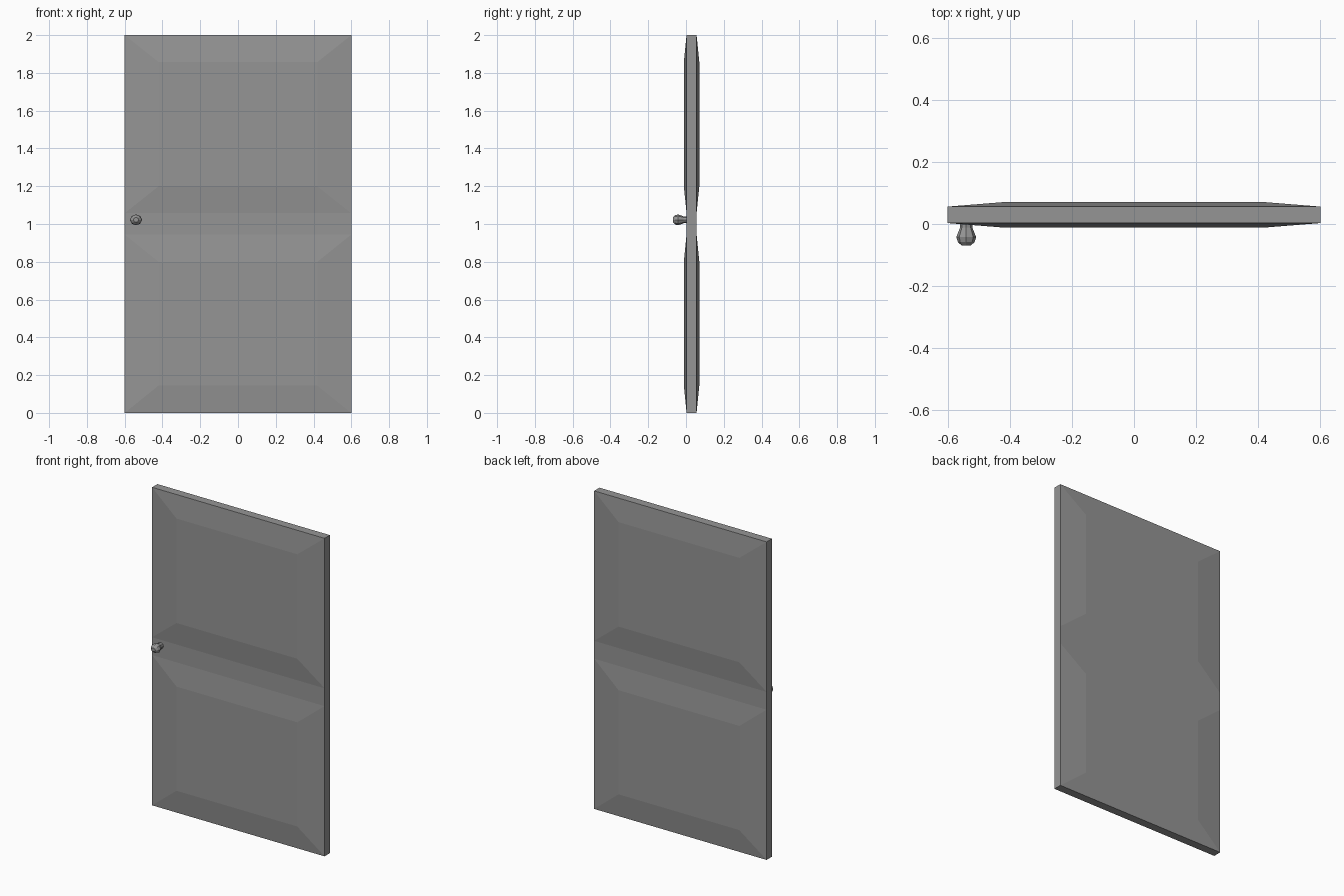
import bpy, bmesh, math
from mathutils import Matrix

cube = bpy.data.objects.get("Cube")
if cube:
    bpy.data.objects.remove(cube, do_unlink=True)


def make_material(name, color):
    mat = bpy.data.materials.new(name)
    mat.use_nodes = True
    mat.diffuse_color = color
    mat.node_tree.nodes["Principled BSDF"].inputs["Base Color"].default_value = color
    return mat


grey = make_material("grey", (0.3, 0.3, 0.3, 1))


def add_object(name, bm):
    bmesh.ops.recalc_face_normals(bm, faces=bm.faces)
    mesh = bpy.data.meshes.new(name)
    bm.to_mesh(mesh)
    bm.free()
    mesh.materials.append(grey)
    obj = bpy.data.objects.new(name, mesh)
    bpy.context.collection.objects.link(obj)
    return obj


HALF_W, FRONT, BACK = 0.6, 0.003, 0.056
RAISE = 0.0145


def rect(bm, half_w, z0, z1, y):
    corners = ((-half_w, z0), (half_w, z0), (half_w, z1), (-half_w, z1))
    return [bm.verts.new((x, y, z)) for x, z in corners]


# Door slab: edge faces and the flat middle rail, with raised panels on both sides
bm = bmesh.new()
panels = ((0, 0.145, 0.80, 0.945), (1.057, 1.20, 1.857, 2.0))
for y, out in ((FRONT, -RAISE), (BACK, RAISE)):
    for z0, inner0, inner1, z1 in panels:
        outer = rect(bm, HALF_W, z0, z1, y)
        inner = rect(bm, 0.42, inner0, inner1, y + out)
        for i in range(4):
            j = (i + 1) % 4
            bm.faces.new((outer[i], outer[j], inner[j], inner[i]))
        bm.faces.new(inner)
    bm.faces.new(rect(bm, HALF_W, panels[0][3], panels[1][0], y))
bmesh.ops.remove_doubles(bm, verts=bm.verts, dist=0.0001)
border = [e for e in bm.edges if e.is_boundary]
bmesh.ops.bridge_loops(bm, edges=border)
add_object("door_slab", bm)

# Door knob: faceted stem flaring into a rounded grip, pointing forward
bm = bmesh.new()
SIDES = 8
profile = ((0.020, FRONT), (0.020, -0.012), (0.032, -0.042), (0.027, -0.058), (0.014, -0.070))
rings = []
for radius, y in profile:
    ring = []
    for i in range(SIDES):
        a = math.tau * i / SIDES
        ring.append(bm.verts.new((radius * math.cos(a), y, radius * 0.9 * math.sin(a))))
    rings.append(ring)
for a, b in zip(rings, rings[1:]):
    for i in range(SIDES):
        j = (i + 1) % SIDES
        bm.faces.new((a[i], a[j], b[j], b[i]))
bm.faces.new(rings[0])
bm.faces.new(rings[-1])
bm.transform(Matrix.Translation((-0.54, 0, 1.022)))
add_object("door_knob", bm)
